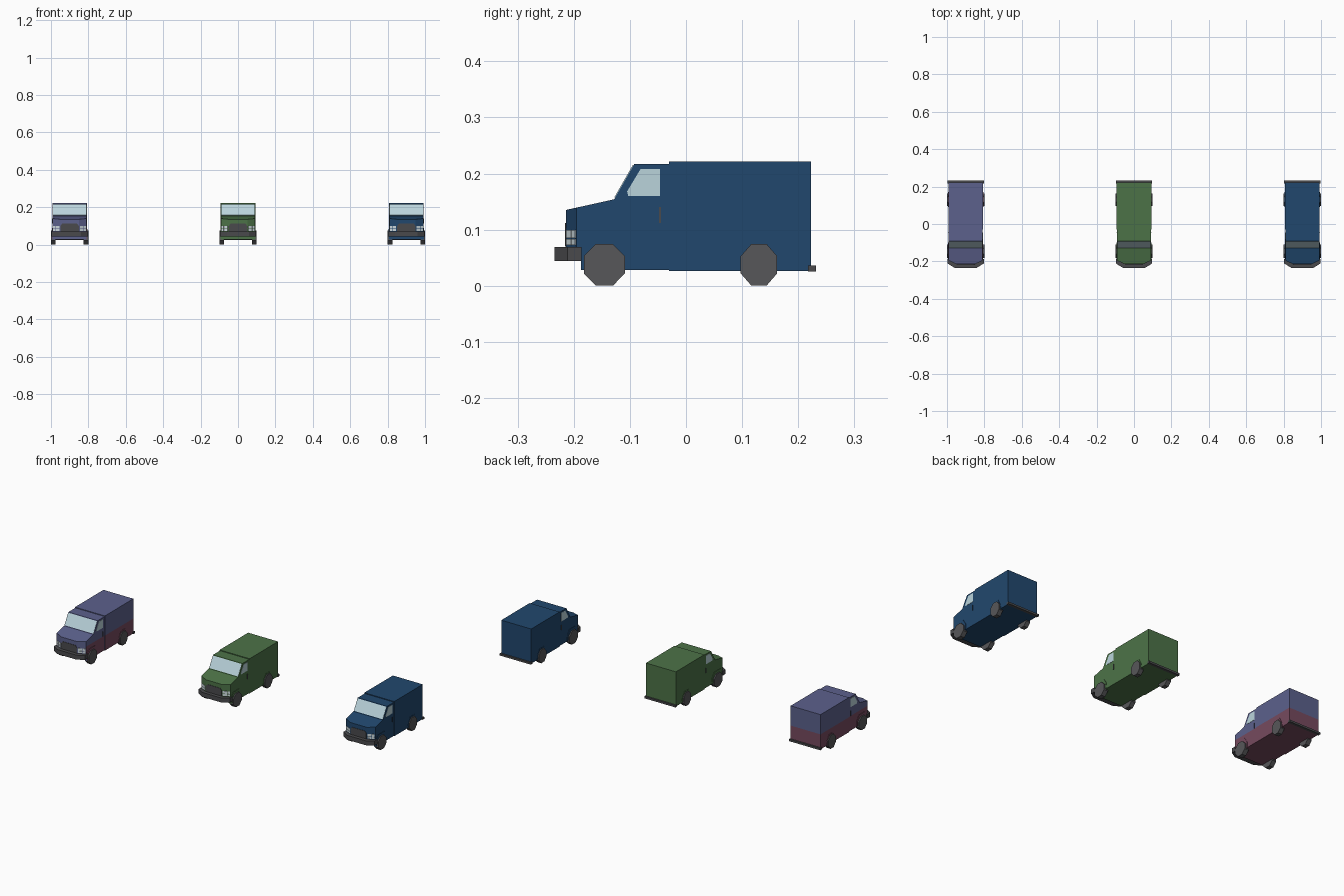
import bpy, bmesh, math
from mathutils import Vector, Matrix

if "Cube" in bpy.data.objects:
    bpy.data.objects.remove(bpy.data.objects["Cube"])


def material(name, r, g, b):
    lin = [c / 12.92 if c <= 0.04045 else ((c + 0.055) / 1.055) ** 2.4 for c in (r, g, b)]
    m = bpy.data.materials.new(name)
    m.diffuse_color = (*lin, 1)
    m.use_nodes = True
    m.node_tree.nodes["Principled BSDF"].inputs["Base Color"].default_value = m.diffuse_color
    return m


purple = material("purple paint", 0.36, 0.38, 0.55)
pink = material("dusty pink paint", 0.46, 0.29, 0.37)
green = material("green paint", 0.30, 0.45, 0.28)
blue = material("blue paint", 0.13, 0.28, 0.43)
grey = material("tyre grey", 0.34, 0.34, 0.35)
dark = material("bumper grey", 0.29, 0.29, 0.30)
glass = material("pale glass", 0.73, 0.83, 0.86)
lamp = material("lamp white", 0.80, 0.85, 0.87)


def prism(pts, vec):
    """Flat polygon extruded along a vector."""
    bm = bmesh.new()
    face = bm.faces.new([bm.verts.new(p) for p in pts])
    new = bmesh.ops.extrude_face_region(bm, geom=[face], use_keep_orig=True)["geom"]
    bmesh.ops.translate(bm, vec=vec, verts=[g for g in new if isinstance(g, bmesh.types.BMVert)])
    bmesh.ops.recalc_face_normals(bm, faces=bm.faces)
    return bm


def box(x0, x1, y0, y1, z0, z1):
    return prism([(x0, y0, z0), (x1, y0, z0), (x1, y1, z0), (x0, y1, z0)], (0, 0, z1 - z0))


def finish(bm, name, x, *mats):
    me = bpy.data.meshes.new(name)
    bm.to_mesh(me)
    bm.free()
    for m in mats:
        me.materials.append(m)
    ob = bpy.data.objects.new(name, me)
    ob.location.x = x
    bpy.context.collection.objects.link(ob)
    return ob


def cut(bm, co, no, clear=False):
    return bmesh.ops.bisect_plane(bm, geom=bm.verts[:] + bm.edges[:] + bm.faces[:],
                                  plane_co=co, plane_no=no, clear_outer=clear)["geom_cut"]


def two_tone(bm, z=0.11):
    """Lower band gets the second colour, front faces stay in the first."""
    cut(bm, (0, 0, z), (0, 0, 1))
    bm.normal_update()
    for f in bm.faces:
        if f.calc_center_median().z < z and f.normal.y > -0.3:
            f.material_index = 1


def side_plate(name, yz, x, s, start, thick, mat):
    finish(prism([(s * start, y, z) for y, z in yz], (s * thick, 0, 0)), name, x, mat)


CAB = [(-0.187, 0.028), (-0.187, 0.05), (-0.214, 0.05), (-0.214, 0.135), (-0.128, 0.154),
       (-0.092, 0.217), (-0.03, 0.217), (-0.03, 0.028)]
WINDOW = [(-0.081, 0.208), (-0.046, 0.208), (-0.046, 0.16), (-0.103, 0.16), (-0.105, 0.168)]
FRONT_ARCH = [(-0.187, 0.03), (-0.187, 0.072), (-0.172, 0.088), (-0.119, 0.088),
              (-0.101, 0.06), (-0.099, 0.03)]
REAR_ARCH = [(0.09, 0.028), (0.096, 0.055), (0.112, 0.082), (0.149, 0.082),
             (0.166, 0.05), (0.17, 0.028)]


def van(x, paint, lower):
    # cargo box
    bm = box(-0.093, 0.093, -0.03, 0.223, 0.026, 0.221)
    two_tone(bm)
    finish(bm, "cargo_box", x, paint, lower)

    # cab with chamfered nose corners
    bm = prism([(-0.091, y, z) for y, z in CAB], (0.182, 0, 0))
    for s in (-1, 1):
        geom = cut(bm, (s * 0.05, -0.214, 0.1), (s * 0.019, -0.041, 0), True)
        bmesh.ops.edgenet_fill(bm, edges=[g for g in geom if isinstance(g, bmesh.types.BMEdge)])
    bmesh.ops.recalc_face_normals(bm, faces=bm.faces)
    two_tone(bm)
    finish(bm, "cab", x, paint, lower)

    # windscreen and grille
    lo, hi = Vector((0, -0.1265, 0.1566)), Vector((0, -0.0935, 0.2144))
    out = Vector((0, -0.868, 0.496))
    w = Vector((0.0895, 0, 0))
    finish(prism([lo - w, lo + w, hi + w, hi - w], out * 0.0015), "windscreen", x, glass)
    finish(prism([(px, -0.213, pz) for px, pz in
                  [(-0.049, 0.07), (0.049, 0.07), (0.049, 0.1), (0.04, 0.112),
                   (-0.04, 0.112), (-0.049, 0.1)]], (0, -0.003, 0)), "grille", x, dark)

    # bumpers
    finish(prism([(px, py, 0.044) for px, py in
                  [(-0.097, -0.186), (-0.097, -0.211), (-0.06, -0.234), (0.06, -0.234),
                   (0.097, -0.211), (0.097, -0.186)]], (0, 0, 0.025)), "front_bumper", x, dark)
    finish(box(-0.097, 0.097, 0.217, 0.232, 0.025, 0.036), "rear_bumper", x, dark)

    for s, side in ((-1, "left"), (1, "right")):
        # headlamps on the nose chamfer
        for a, b in ((0.1, 0.56), (0.62, 0.93)):
            for z0, z1 in ((0.073, 0.083), (0.085, 0.099)):
                p, q = [(s * (0.05 + 0.041 * t), -0.214 + 0.019 * t) for t in (a, b)]
                finish(prism([(*p, z0), (*q, z0), (*q, z1), (*p, z1)],
                             (s * 0.0008, -0.0018, 0)), side + "_headlamp", x, lamp)
        # side window, door handle, wheel arches
        side_plate(side + "_window", WINDOW, x, s, 0.0905, 0.0015, glass)
        side_plate(side + "_door_handle", [(-0.048, 0.112), (-0.045, 0.112),
                   (-0.045, 0.14), (-0.048, 0.14)], x, s, 0.0905, 0.003, dark)
        side_plate(side + "_front_arch", FRONT_ARCH, x, s, 0.0905, 0.003, lower)
        side_plate(side + "_rear_arch", REAR_ARCH, x, s, 0.0925, 0.002, lower)
        # eight-sided wheels
        for name, y, squash in (("front", -0.1455, 0.98), ("rear", 0.13, 0.87)):
            r = 0.0373 / math.cos(math.pi / 8)
            ring = [math.pi / 8 + i * math.pi / 4 for i in range(8)]
            finish(prism([(s * 0.075, y + squash * r * math.cos(a), 0.0373 + r * math.sin(a))
                          for a in ring], (s * 0.025, 0, 0)), f"{side}_{name}_wheel", x, grey)


van(-0.9, purple, pink)
van(0, green, green)
van(0.9, blue, blue)
